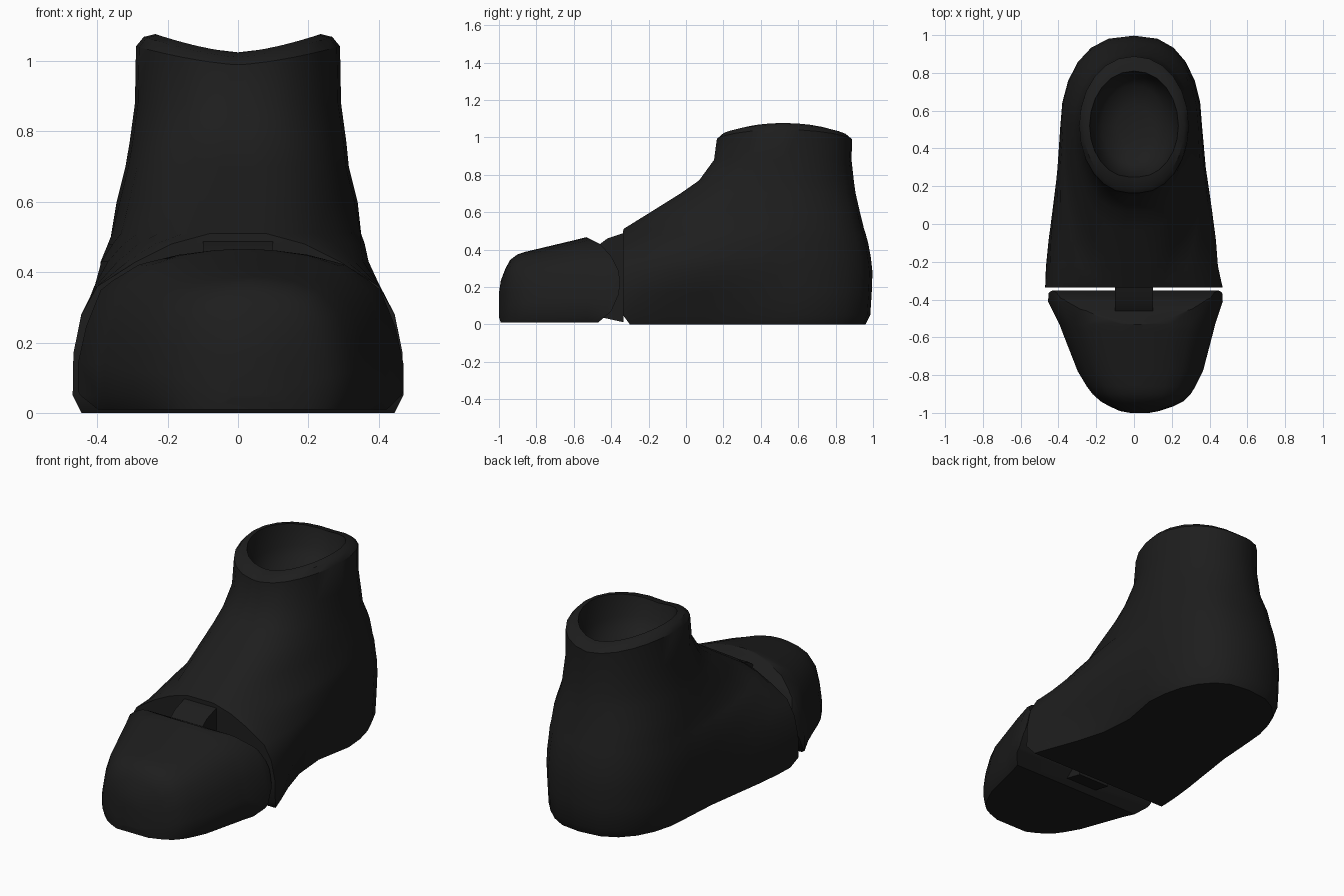
import bpy, bmesh, math

if "Cube" in bpy.data.objects:
    bpy.data.objects.remove(bpy.data.objects["Cube"])

mat = bpy.data.materials.new("matte_black")
mat.diffuse_color = (0.0125, 0.0125, 0.0125, 1)
mat.use_nodes = True
mat.node_tree.nodes["Principled BSDF"].inputs["Base Color"].default_value = mat.diffuse_color


def loft(name, rings, angle=32, cuts=()):
    """Skin a stack of closed rings, cap both ends, then slice off flat cuts."""
    bm = bmesh.new()
    vr = [[bm.verts.new(p) for p in r] for r in rings]
    n = len(vr[0])
    for a, b in zip(vr, vr[1:]):
        for i in range(n):
            j = (i + 1) % n
            bm.faces.new((a[i], a[j], b[j], b[i]))
    bm.faces.new(vr[0])
    bm.faces.new(vr[-1])
    bmesh.ops.remove_doubles(bm, verts=bm.verts, dist=0.0005)
    bmesh.ops.recalc_face_normals(bm, faces=bm.faces)
    for co, no in cuts:
        geom = bm.verts[:] + bm.edges[:] + bm.faces[:]
        bmesh.ops.bisect_plane(bm, geom=geom, plane_co=co, plane_no=no, clear_outer=True)
        rim = [e for e in bm.edges if e.is_boundary]
        bmesh.ops.contextual_create(bm, geom=rim)
    bmesh.ops.recalc_face_normals(bm, faces=bm.faces)
    me = bpy.data.meshes.new(name)
    bm.to_mesh(me)
    bm.free()
    me.materials.append(mat)
    me.shade_smooth()
    me.set_sharp_from_angle(angle=math.radians(angle))
    ob = bpy.data.objects.new(name, me)
    bpy.context.collection.objects.link(ob)
    return ob


def half_outline(yf, xf, xm, yb, bulge, power, ym=0.52):
    """One side of a horizontal slice: flat front, side, rounded heel."""
    pts = [(xf * k / 3, yf) for k in range(4)]
    for k in range(1, 7):
        t = k / 6 * math.pi / 2
        u = 1 - math.cos(t)
        s = math.sin(t) if xf < xm else u * u * (3 - 2 * u)
        pts.append((xf + (xm - xf) * s + bulge * math.sin(math.pi * u), yf + (ym - yf) * u))
    for k in range(1, 7):
        t = k / 6 * math.pi / 2
        pts.append((xm * math.cos(t) ** power if k < 6 else 0, ym + (yb - ym) * math.sin(t)))
    return pts


def slice_ring(z, yf, xf, xr, xl, yb, bulge=0, sag=0, pinch=0):
    power = 0.78 if z < 0.65 else 0.95       # squarer heel low down
    right = half_outline(yf, xf, xr, yb, bulge - pinch, power)
    left = [(-x, y) for x, y in half_outline(yf, xf, xl, yb, bulge, power)]
    return [(x, y, z + sag * (abs(x) / xr) ** 1.5) for x, y in right + left[-2:0:-1]]


# Ankle and instep shell with a pinched inner arch, saddle-shaped collar and hollow
shell_levels = [
    (0.00, -.30, .445, .33, .36, .96, 0, 0, .08),
    (0.05, -.337, .47, .35, .385, .985, 0, 0, .08),
    (0.17, -.337, .468, .355, .39, .993, 0, 0, .045),
    (0.28, -.337, .445, .36, .39, .997, .008),
    (0.36, -.337, .40, .36, .385, .988, .015),
    (0.43, -.337, .29, .355, .375, .975, .025),
    (0.48, -.337, .19, .355, .365, .962, .015),
    (0.51, -.335, .08, .35, .36, .952, .01),
    (0.60, -.19, .08, .34, .345, .93),
    (0.70, -.03, .07, .315, .32, .907),
    (0.77, .07, .06, .308, .308, .897),
    (0.88, .15, .04, .293, .293, .885),
    (0.99, .165, .03, .29, .29, .888, 0, .052),
    (1.012, .19, .03, .268, .268, .862, 0, .057),
    (1.025, .25, .03, .235, .235, .81, 0, .052),
    (0.93, .275, .03, .215, .215, .785, 0, .02),
    (0.875, .32, .03, .17, .17, .735),
    (0.84, .40, .03, .09, .09, .63),
]
loft("ankle_shell", [slice_ring(*l) for l in shell_levels], 38)

# Toe cap: arched sections along y, the back sliced round like a hinge barrel
arch = [(.94, 0), (1, .1), (1, .3), (.95, .52), (.86, .74), (.66, .895), (.43, .96), (.2, .99)]
arch += [(0, 1)] + [(-x, z) for x, z in reversed(arch)]
toe_sections = [  # y, left, right, top
    (-1.0, -.02, .08, .17), (-.99, -.075, .135, .235),
    (-.965, -.13, .21, .30), (-.94, -.175, .26, .345), (-.90, -.22, .30, .375),
    (-.86, -.25, .325, .388), (-.78, -.298, .365, .407),
    (-.57, -.38, .42, .457), (-.53, -.395, .43, .467),
    (-.41, -.455, .47, .472), (-.33, -.45, .465, .472),
]
rings = []
for y, xl, xr, top in toe_sections:
    c, w = (xl + xr) / 2, (xr - xl) / 2
    foot = .04 if y == -1 else .01
    rings.append([(c + x * w, y, .05 if z == .1 else max(z * top, foot)) for x, z in arch])
barrel = [(-.55, .475), (-.46, .43), (-.40, .365), (-.362, .29), (-.352, .23),
          (-.36, .16), (-.40, .07), (-.47, .01)]
cuts = [((0, y0, z0), (0, z0 - z1, y1 - y0)) for (y0, z0), (y1, z1) in zip(barrel, barrel[1:])]
loft("toe_cap", rings, 36, cuts)

# Hinge block joining the toe cap to the shell
profile = [(-.46, .04), (-.335, .012), (-.335, .488), (-.42, .46), (-.46, .43)]
loft("hinge_block", [[(x, y, z) for y, z in profile] for x in (-.1, .1)], 20)
